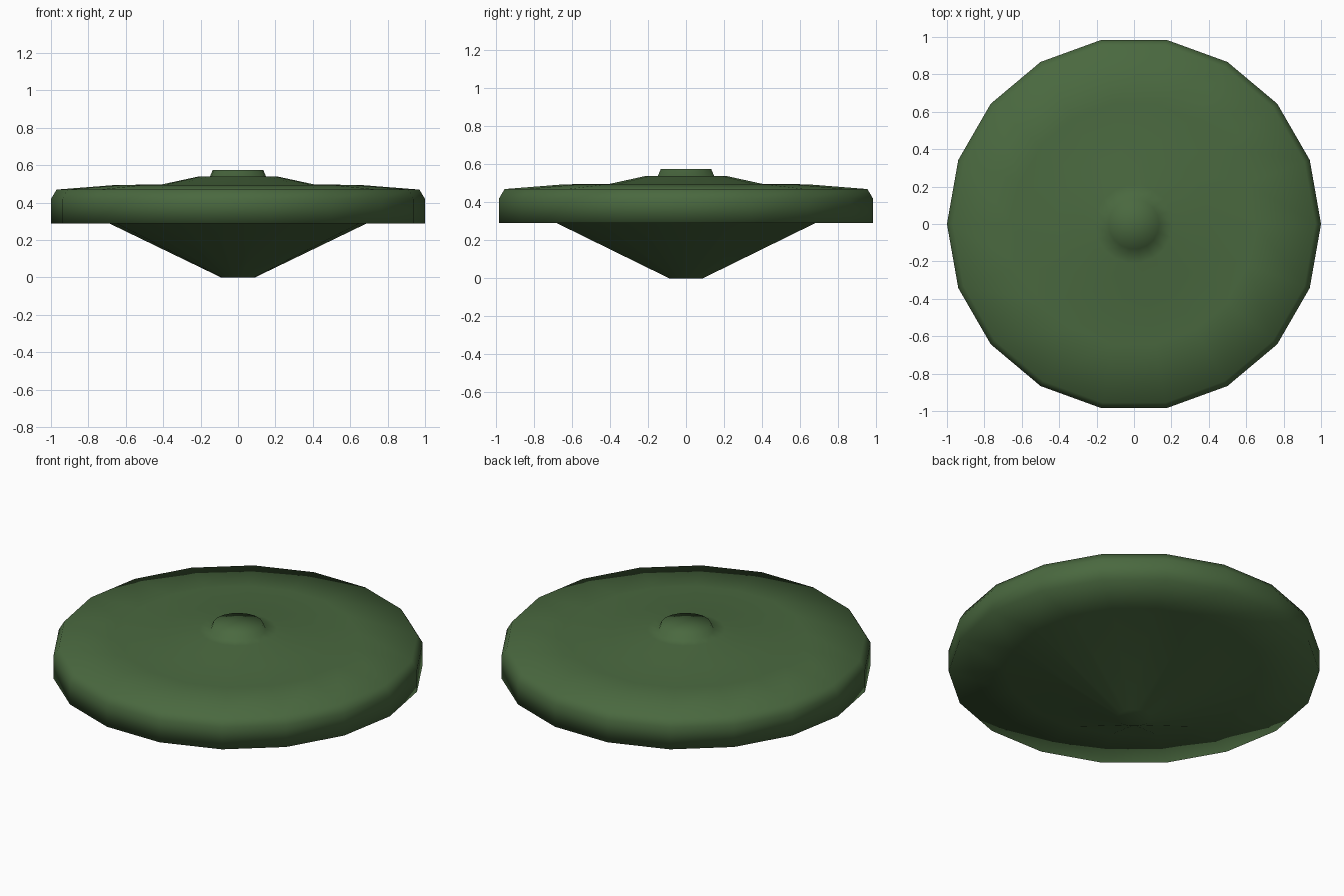
import bpy, bmesh, math

if "Cube" in bpy.data.objects:
    bpy.data.objects.remove(bpy.data.objects["Cube"])

SIDES = 18

# Colour
green = bpy.data.materials.new("green")
green.diffuse_color = (0.068, 0.14, 0.05, 1)
green.use_nodes = True
green.node_tree.nodes["Principled BSDF"].inputs["Base Color"].default_value = green.diffuse_color


def lathe(name, profile):
    """Spin (radius, height) points round z; radius 0 makes a pole."""
    bm = bmesh.new()
    rings = []
    for r, z in profile:
        if r == 0:
            rings.append([bm.verts.new((0, 0, z))] * SIDES)
        else:
            rings.append([bm.verts.new((r * math.cos(math.tau * i / SIDES),
                                        r * math.sin(math.tau * i / SIDES), z))
                          for i in range(SIDES)])
    for a, b in zip(rings, rings[1:]):
        for i in range(SIDES):
            j = (i + 1) % SIDES
            quad = list(dict.fromkeys((a[i], a[j], b[j], b[i])))
            bm.faces.new(quad)
    bmesh.ops.recalc_face_normals(bm, faces=bm.faces)
    for f in bm.faces:
        f.smooth = True
    mesh = bpy.data.meshes.new(name)
    bm.to_mesh(mesh)
    bm.free()
    mesh.materials.append(green)
    obj = bpy.data.objects.new(name, mesh)
    bpy.context.collection.objects.link(obj)
    return obj


# Saucer body: conical underside with flat ledge, thick rim, stepped top and button
lathe("saucer_body", [
    (0, 0), (0.09, 0), (0.69, 0.29),                      # underside cone
    (1.0, 0.29), (1.0, 0.42), (0.97, 0.47),               # ledge and rim
    (0.65, 0.495), (0.41, 0.497), (0.21, 0.54),           # top
    (0.15, 0.54), (0.135, 0.575), (0, 0.575),             # button
])
